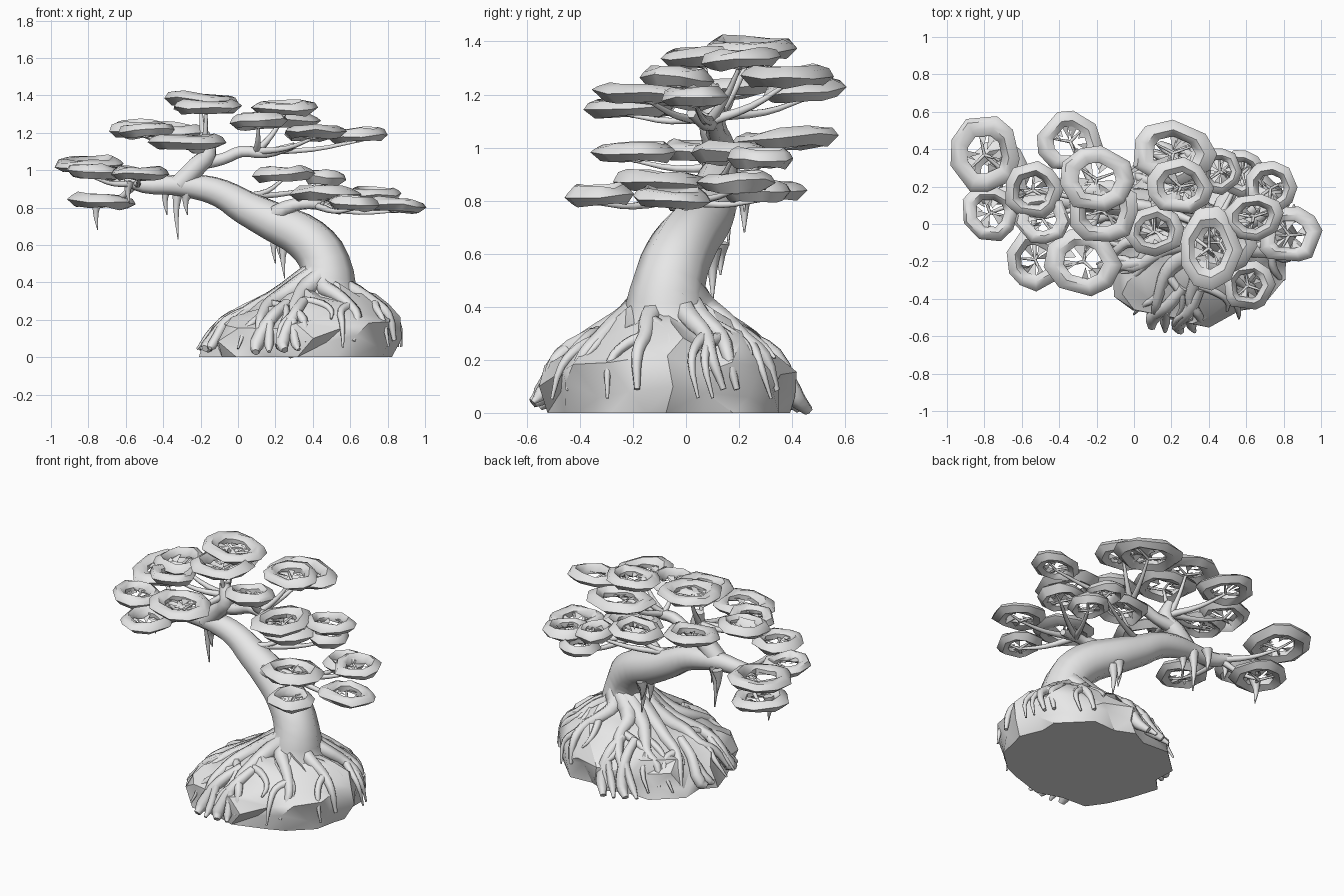
import bpy, bmesh, math, random
from mathutils import Vector, Matrix

cube = bpy.data.objects.get("Cube")
if cube:
    bpy.data.objects.remove(cube, do_unlink=True)

rng = random.Random(4)
grey = bpy.data.materials.new("plain grey")
grey.use_nodes = True
grey.diffuse_color = (0.8, 0.8, 0.8, 1)
grey.node_tree.nodes["Principled BSDF"].inputs["Base Color"].default_value = (0.8, 0.8, 0.8, 1)


def finish(obj, angle):
    """Give the object its material and shading."""
    obj.data.materials.clear()
    obj.data.materials.append(grey)
    bpy.ops.object.select_all(action='DESELECT')
    obj.select_set(True)
    bpy.context.view_layer.objects.active = obj
    bpy.ops.object.shade_smooth_by_angle(angle=math.radians(angle))


def from_bmesh(name, bm, angle):
    mesh = bpy.data.meshes.new(name)
    bm.to_mesh(mesh)
    bm.free()
    obj = bpy.data.objects.new(name, mesh)
    bpy.context.collection.objects.link(obj)
    finish(obj, angle)


def tubes(name, paths, roundness=1):
    """Tapered tubes through points (x, y, z, radius)."""
    curve = bpy.data.curves.new(name, 'CURVE')
    curve.dimensions = '3D'
    curve.bevel_depth = 1
    curve.bevel_resolution = roundness
    curve.resolution_u = 3
    curve.use_fill_caps = True
    for path in paths:
        spline = curve.splines.new('BEZIER')
        spline.bezier_points.add(len(path) - 1)
        for point, (x, y, z, r) in zip(spline.bezier_points, path):
            point.co = (x, y, z)
            point.radius = r
            point.handle_left_type = point.handle_right_type = 'AUTO'
    obj = bpy.data.objects.new(name, curve)
    bpy.context.collection.objects.link(obj)
    bpy.ops.object.select_all(action='DESELECT')
    obj.select_set(True)
    bpy.context.view_layer.objects.active = obj
    bpy.ops.object.convert(target='MESH')
    finish(bpy.context.view_layer.objects.active, 65)


def skin(bm, loops, closed):
    """Bridge loops of equal length with quads."""
    pairs = list(zip(loops, loops[1:]))
    if closed:
        pairs.append((loops[-1], loops[0]))
    n = len(loops[0])
    for a, b in pairs:
        for i in range(n):
            j = (i + 1) % n
            bm.faces.new((a[i], a[j], b[j], b[i]))


# Rock: craggy jittered rings, steep sides, overhanging on the left, flat underneath
LEVELS = [(0, 0.97), (0.08, 1), (0.16, 0.98), (0.22, 0.87), (0.28, 0.68), (0.335, 0.48), (0.4, 0.2)]


def rock_point(a, f, z):
    lobe = 1 + 0.1 * max(0, math.cos(a + 1.9)) ** 3
    return Vector((0.32 + 0.25 * min(z, 0.16) + 0.52 * f * lobe * math.cos(a),
                   -0.05 + 0.45 * f * lobe * math.sin(a), z * (1 + 0.14 * math.cos(a))))


def rock_height(f):
    """Height of the rock's upper slope at a fraction of its radius."""
    for (z0, f0), (z1, f1) in zip(LEVELS[1:], LEVELS[2:]):
        if f1 <= f <= f0:
            return z0 + (z1 - z0) * (f0 - f) / (f0 - f1)
    return max(0.01, 0.08 - (f - 1) * 0.5) if f > 1 else 0.42


bm = bmesh.new()
sides = 20
crag = [1.04 if i % 5 in (0, 2, 3) else 0.95 for i in range(sides)]
loops = []
for z, f in LEVELS:
    loops.append([bm.verts.new(rock_point(
        2 * math.pi * (i + rng.uniform(-0.35, 0.35)) / sides,
        f * crag[i] * rng.uniform(0.95, 1.04),
        z + (rng.uniform(-0.03, 0.03) if z else 0))) for i in range(sides)])
skin(bm, loops, False)
bm.faces.new(loops[0])
bm.faces.new(loops[-1])
bmesh.ops.triangulate(bm, faces=[f for f in bm.faces if len(f.verts) == 4])
bmesh.ops.recalc_face_normals(bm, faces=bm.faces)
from_bmesh("rock_base", bm, 38)


# Roots: spread from the trunk foot and hug the rock, each with two finer forks
def on_rock(a, f, r):
    p = rock_point(a, f, rock_height(f))
    return (p.x, p.y, p.z - 0.1 * r, r)


def fork(start, a, turn, f):
    return [start[:3] + (0.026,), on_rock(a + turn, f + 0.13, 0.022),
            on_rock(a + 1.5 * turn, f + 0.26, 0.016), on_rock(a + 1.3 * turn, f + 0.36, 0.006)]


roots = []
count = 12
for k in range(count):
    a = 2 * math.pi * (k + rng.uniform(-0.25, 0.25)) / count
    path = [(0.47 + 0.07 * math.cos(a), -0.06 + 0.07 * math.sin(a), 0.45, 0.07)]
    for f, r in [(0.35, 0.05), (0.55, 0.04), (0.75, 0.032), (0.9, 0.025), (1, 0.012)]:
        a += rng.uniform(-0.12, 0.12)
        path.append(on_rock(a, f, r))
    roots.append(path)
    turn = rng.uniform(0.1, 0.2)
    roots.append(fork(path[2], a, turn, 0.55))
    roots.append(fork(path[3], a, -turn, 0.7))
tubes("roots", roots)

# Long roots that run over the rim to the ground
ground_roots = []
for a, reach in ((-1.95, 1.1), (-1.7, 1.08), (1.65, 1.14), (1.9, 1.12), (2.9, 1.05), (-2.7, 1.05)):
    ground_roots.append([on_rock(a + 0.1, 0.6, 0.03), on_rock(a, 0.85, 0.034),
                         on_rock(a - 0.05, 1.01, 0.04), on_rock(a, reach, 0.02)])
    ground_roots.append([on_rock(a, 0.9, 0.025), on_rock(a + 0.08, 1.02, 0.026), on_rock(a + 0.12, reach, 0.01)])
tubes("ground_roots", ground_roots)

# Trunk: flares at the foot, then leans over towards the right
tubes("trunk", [[(0.47, -0.06, 0.24, 0.24), (0.47, -0.07, 0.37, 0.165), (0.465, -0.06, 0.5, 0.135),
                 (0.37, -0.01, 0.63, 0.125), (0.2, 0.06, 0.72, 0.11), (0.04, 0.1, 0.8, 0.095),
                 (-0.09, 0.12, 0.875, 0.08), (-0.22, 0.13, 0.91, 0.07), (-0.36, 0.13, 0.92, 0.055),
                 (-0.5, 0.14, 0.92, 0.045), (-0.6, 0.17, 0.95, 0.03)]], 2)

# Main branches
tubes("branches", [
    [(-0.32, 0.12, 0.92, 0.06), (-0.22, 0.12, 1.02, 0.06), (-0.16, 0.1, 1.09, 0.05), (-0.18, 0.12, 1.2, 0.03)],
    [(-0.2, 0.12, 1.04, 0.045), (-0.08, 0.11, 1.06, 0.035), (0.02, 0.1, 1.1, 0.035),
     (0.14, 0.08, 1.09, 0.03), (0.3, 0.02, 1.13, 0.02)],
    [(0.16, 0.05, 0.72, 0.06), (0.26, -0.03, 0.8, 0.04), (0.38, -0.05, 0.82, 0.03), (0.55, 0, 0.78, 0.02)],
])

# Aerial roots: thin spikes hanging from trunk and branches
spikes = [(-0.32, 0.16, 0.9, 0.63), (-0.38, 0.22, 0.91, 0.76), (-0.27, 0.12, 0.88, 0.76),
          (-0.58, 0.14, 0.94, 0.82), (-0.75, 0.22, 0.84, 0.68), (0.2, 0.09, 0.66, 0.5),
          (0.25, 0.1, 0.62, 0.42), (0.23, 0.13, 0.64, 0.52)]
tubes("aerial_roots", [[(x, y, top, 0.035), (x - 0.01, y, top * 0.6 + low * 0.4, 0.018), (x, y, low, 0.003)]
                       for x, y, top, low in spikes])

# Foliage: flattened hollow rings, grouped by the branch point that feeds them
GROUPS = [
    ((-0.18, 0.12, 1.12), [(-0.2, 0.24, 1.375, 0.2, 0.17), (-0.17, 0.07, 1.335, 0.2, 0.18),
                           (-0.34, 0.44, 1.21, 0.18, 0.16), (-0.54, 0.18, 1.225, 0.16, 0.15),
                           (-0.49, 0.03, 1.21, 0.15, 0.14), (-0.27, -0.2, 1.15, 0.2, 0.18)]),
    ((0.1, 0.09, 1.1), [(0.21, 0.38, 1.27, 0.23, 0.17), (0.25, 0.2, 1.33, 0.18, 0.15),
                        (0.11, -0.04, 1.26, 0.15, 0.14), (0.4, -0.13, 1.2, 0.17, 0.23),
                        (0.64, 0.04, 1.185, 0.17, 0.13)]),
    ((0.06, 0.1, 0.86), [(0.24, 0.17, 0.98, 0.17, 0.16), (0.46, 0.28, 0.96, 0.12, 0.13)]),
    ((0.42, -0.04, 0.81), [(0.46, -0.1, 0.87, 0.19, 0.17), (0.61, -0.33, 0.82, 0.14, 0.14),
                           (0.73, 0.19, 0.87, 0.14, 0.15), (0.58, 0.27, 0.83, 0.13, 0.13),
                           (0.83, -0.06, 0.81, 0.17, 0.15)]),
    ((-0.54, 0.15, 0.93), [(-0.8, 0.37, 1.03, 0.2, 0.21), (-0.77, 0.06, 0.99, 0.16, 0.15),
                           (-0.73, 0.28, 0.835, 0.18, 0.18), (-0.53, -0.19, 0.98, 0.16, 0.16)]),
]
SECTION = [(1, 0), (0.9, 0.023), (0.7, 0.037), (0.5, 0.012), (0.51, -0.016), (0.77, -0.034)]


def foliage(name, x, y, z, rx, ry):
    bm = bmesh.new()
    sides = 9
    loops = []
    for i in range(sides):
        a = 2 * math.pi * (i + rng.uniform(-0.28, 0.28)) / sides
        k = rng.uniform(0.94, 1.08)
        loops.append([bm.verts.new((rx * k * f * math.cos(a), ry * k * f * math.sin(a),
                                    h + rng.uniform(-0.009, 0.009))) for f, h in SECTION])
    skin(bm, loops, True)
    bmesh.ops.recalc_face_normals(bm, faces=bm.faces)
    # Loose leaf shards inside the hole
    for _ in range(9):
        a = rng.uniform(0, 2 * math.pi)
        corners = [(0.6, a), (0.55, a + rng.uniform(0.3, 0.7)), (rng.uniform(0.05, 0.3), a + rng.uniform(0, 1))]
        bm.faces.new([bm.verts.new((rx * f * math.cos(t), ry * f * math.sin(t), rng.uniform(-0.03, 0.02)))
                      for f, t in corners])
    tilt = Matrix.Rotation(rng.uniform(-0.06, 0.1), 4, 'X') @ Matrix.Rotation(rng.uniform(-0.06, 0.08), 4, 'Y')
    bm.transform(Matrix.Translation((x, y, z)) @ tilt)
    from_bmesh(name, bm, 50)


twigs = []
number = 0
for node, pads in GROUPS:
    for x, y, z, rx, ry in pads:
        number += 1
        foliage(f"foliage_ring_{number}", x, y, z, rx, ry)
        # Twig to the pad, then spokes out to its ring
        start, end = Vector(node), Vector((x, y, z - 0.03))
        mid = start.lerp(end, 0.55) - Vector((0, 0, 0.02))
        twigs.append([(*start, 0.022), (*mid, 0.014), (*end, 0.008)])
        turn = rng.uniform(0, 2)
        for k in range(3):
            a = turn + 2 * math.pi * k / 3
            twigs.append([(*end, 0.009), (x + 0.6 * rx * math.cos(a), y + 0.6 * ry * math.sin(a), z - 0.01, 0.005)])
tubes("twigs", twigs)
